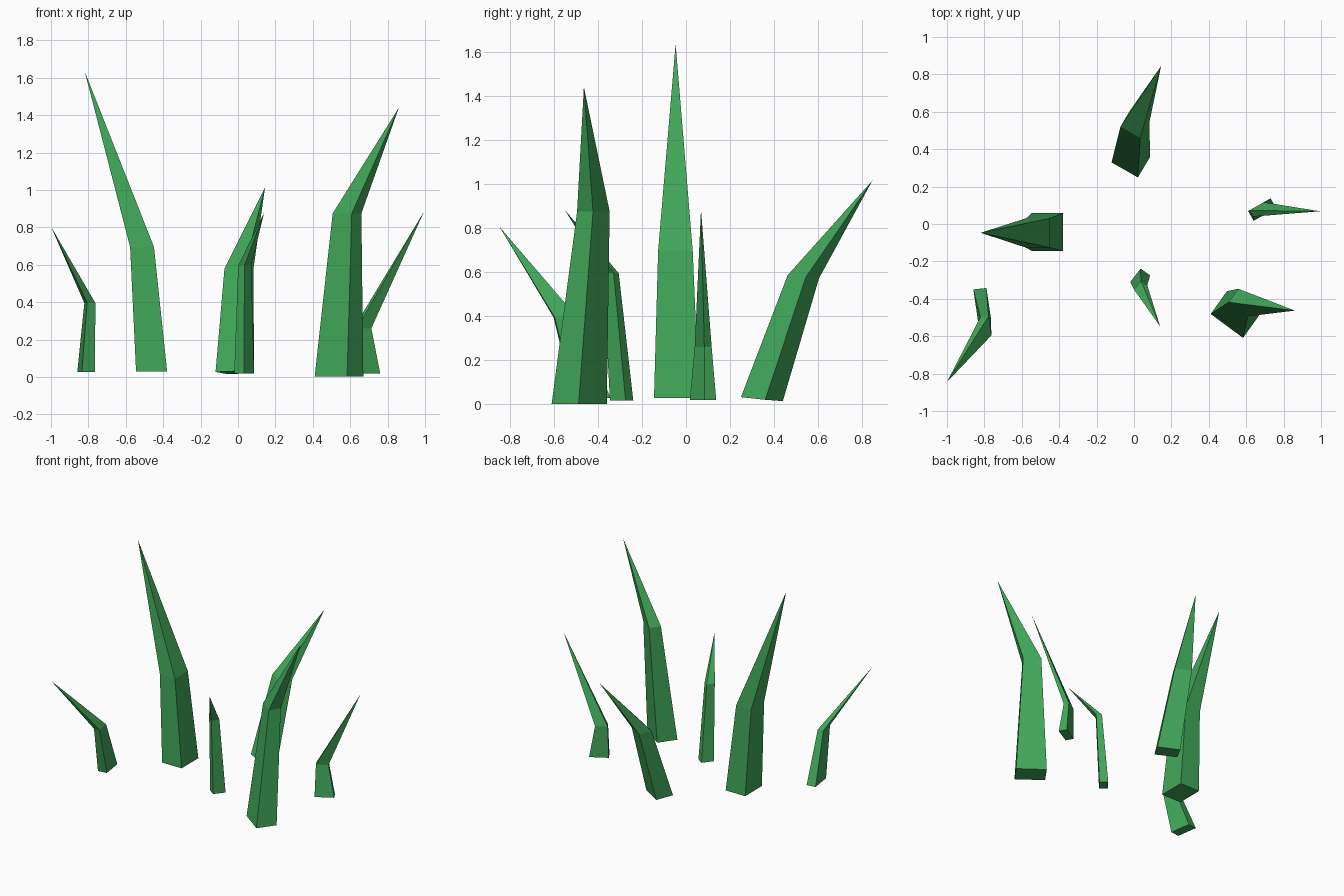
import bpy
from mathutils import Vector as V

if "Cube" in bpy.data.objects:
    bpy.data.objects.remove(bpy.data.objects["Cube"])

green = bpy.data.materials.new("grass_green")
green.diffuse_color = (0.053, 0.39, 0.1, 1)
green.use_nodes = True
green.node_tree.nodes["Principled BSDF"].inputs["Base Color"].default_value = green.diffuse_color


def blade(name, base, d1, d2, mid, scale, tip):
    """Four-sided blade: base ring, smaller bent ring, then a point.
    d1 and d2 are the half diagonals of the base ring."""
    d1, d2 = V(d1), V(d2)
    ring = [d1, d2, -d1, -d2]
    verts = [V(base) + r for r in ring] + [V(mid) + r * scale for r in ring] + [V(tip)]
    faces = [(3, 2, 1, 0)]
    for i in range(4):
        j = (i + 1) % 4
        faces += [(i, j, j + 4, i + 4), (i + 4, j + 4, 8)]
    # wind outwards whichever way the diagonals turn
    if d1.cross(d2).z < 0:
        faces = [f[::-1] for f in faces]
    mesh = bpy.data.meshes.new(name)
    mesh.from_pydata(verts, [], faces)
    mesh.materials.append(green)
    bpy.context.collection.objects.link(bpy.data.objects.new(name, mesh))


# tall blades
blade("tall_left_blade", (-.462, -.043, .03), (.083, .102, 0), (.083, -.102, 0),
      (-.513, -.048, .695), .77, (-.82, -.047, 1.635))
blade("tall_right_blade", (.54, -.484, .003), (.13, -.003, 0), (.043, -.125, 0),
      (.583, -.42, .875), .59, (.86, -.463, 1.44))
blade("back_blade", (-.017, .344, .024), (.103, .015, -.003), (.038, -.095, .009),
      (.005, .532, .579), .75, (.145, .845, 1.015))

# short blades
blade("short_right_blade", (.685, .077, .02), (.075, .008, 0), (.045, .06, 0),
      (.665, .078, .26), .64, (.995, .068, .885))
blade("short_left_blade", (-.812, -.427, .028), (.047, -.077, 0), (-.023, -.085, 0),
      (-.792, -.547, .395), .63, (-1, -.845, .805))
blade("short_front_blade", (.033, -.292, .018), (.053, .018, 0), (.002, .053, 0),
      (.036, -.34, .595), .66, (.14, -.548, .88))
